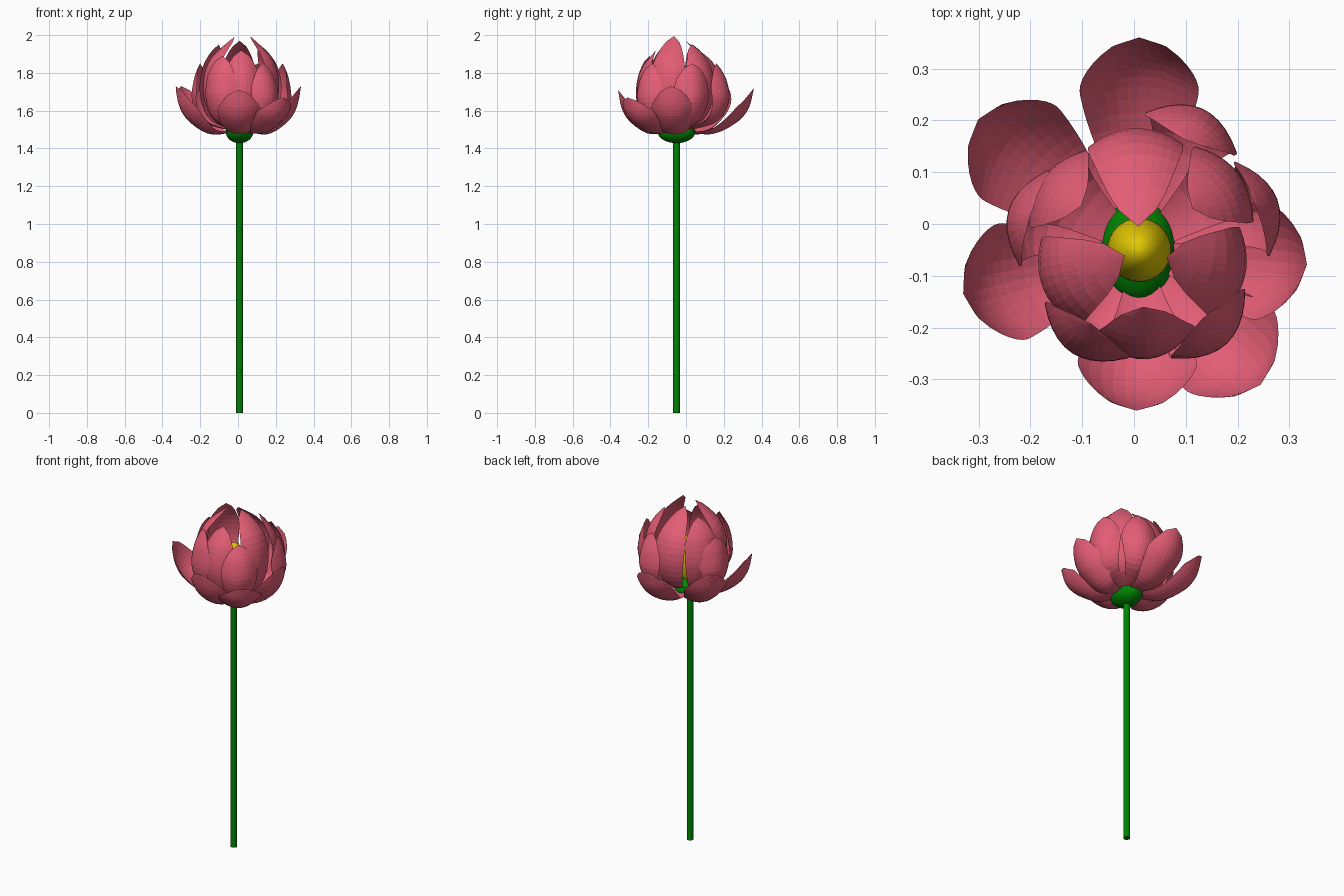
import bpy, bmesh, math
from mathutils import Vector

cube = bpy.data.objects.get("Cube")
if cube:
    bpy.data.objects.remove(cube, do_unlink=True)

CENTRE = Vector((0.01, -0.05, 0))
BASE_Z = 1.49


def material(name, rgb):
    mat = bpy.data.materials.new(name)
    mat.use_nodes = True
    mat.diffuse_color = (*rgb, 1)
    mat.node_tree.nodes["Principled BSDF"].inputs["Base Color"].default_value = (*rgb, 1)
    return mat


pink = material("petal pink", (0.77, 0.11, 0.18))
green = material("stem green", (0.0, 0.23, 0.001))
yellow = material("heart yellow", (0.75, 0.57, 0.001))


def spline(points, u):
    """Point on a smooth curve through the given 2D points."""
    last = len(points) - 1
    i = min(int(u * last), last - 1)
    t = u * last - i
    b, c = Vector(points[i]), Vector(points[i + 1])
    a = Vector(points[i - 1]) if i else 2 * b - c
    d = Vector(points[i + 2]) if i + 2 <= last else 2 * c - b
    return 0.5 * (2 * b + (c - a) * t + (2 * a - 5 * b + 4 * c - d) * t**2
                  + (3 * b - a - 3 * c + d) * t**3)


def petal_width(u, sharpness):
    """Narrow foot, broad upper half, rounded end with a small point."""
    grow = 0.2 + 0.8 * math.sin(math.pi / 2 * min(u / 0.62, 1))
    t = max(0, u - 0.62) / 0.38
    return grow * max(0, 1 - t * t) ** sharpness


def petal(name, angle, profile, half_width, cup, sharpness, rows=18, cols=10):
    a = math.radians(angle)
    out = Vector((math.cos(a), math.sin(a), 0))
    side = Vector((-out.y, out.x, 0))
    up = Vector((0, 0, 1))
    bm = bmesh.new()
    grid = []
    for i in range(rows + 1):
        u = i / rows
        p = spline(profile, u)
        step = (spline(profile, min(u + 0.01, 1)) - spline(profile, max(u - 0.01, 0))).normalized()
        inward = -step.y * out + step.x * up
        w = half_width * petal_width(u, sharpness)
        row = []
        for j in range(cols + 1):
            s = w * (2 * j / cols - 1)
            row.append(bm.verts.new(CENTRE + out * p.x + up * p.y + side * s + inward * cup * s * s))
        grid.append(row)
    for low, high in zip(grid, grid[1:]):
        for j in range(cols):
            bm.faces.new((low[j], low[j + 1], high[j + 1], high[j]))
    bmesh.ops.remove_doubles(bm, verts=bm.verts, dist=0.0001)
    mesh = bpy.data.meshes.new(name)
    bm.to_mesh(mesh)
    bm.free()
    mesh.materials.append(pink)
    bpy.context.collection.objects.link(bpy.data.objects.new(name, mesh))


def upright_profile(belly, tip, top):
    """Bulges out to the belly radius, then curls in to the tip radius."""
    h = top - BASE_Z
    return [(0.03, BASE_Z), (belly * 0.75, BASE_Z + 0.13 * h), (belly, BASE_Z + 0.43 * h),
            (belly * 0.8 + tip * 0.2, BASE_Z + 0.75 * h), (tip, top)]


def spreading_profile(reach, top):
    """Lies nearly flat, then sweeps up at the tip."""
    h = top - BASE_Z
    return [(0.03, BASE_Z), (reach * 0.46, BASE_Z - 0.06 * h), (reach * 0.77, BASE_Z + 0.2 * h),
            (reach * 0.93, BASE_Z + 0.53 * h), (reach, top)]


# Outer petals: angle, reach, tip height
outer = [(90, 0.41, 1.72), (141, 0.40, 1.73), (194, 0.35, 1.73),
         (269, 0.31, 1.71), (312, 0.35, 1.67), (355, 0.325, 1.73)]
for n, (angle, reach, top) in enumerate(outer, 1):
    petal(f"outer_petal_{n}", angle, spreading_profile(reach, top), 0.115, 4.5, 0.6)

# Middle petals: angle, belly radius, tip radius, tip height
middle = [(274, 0.21, 0.11, 1.92), (237, 0.235, 0.17, 1.89), (313, 0.245, 0.18, 1.85),
          (20, 0.28, 0.24, 1.85), (66, 0.295, 0.23, 1.85), (163, 0.26, 0.22, 1.85)]
for n, (angle, belly, tip, top) in enumerate(middle, 1):
    petal(f"middle_petal_{n}", angle, upright_profile(belly, tip, top), 0.097, 5.5, 0.65)

# Inner petals, closing over the heart
inner = [(92, 0.235, 0.045, 1.97), (38, 0.24, 0.13, 1.95), (345, 0.21, 0.055, 1.995),
         (202, 0.20, 0.03, 1.99), (143, 0.23, 0.14, 1.95)]
for n, (angle, belly, tip, top) in enumerate(inner, 1):
    petal(f"inner_petal_{n}", angle, upright_profile(belly, tip, top), 0.092, 4, 0.7)


def finish(name, mat):
    obj = bpy.context.object
    obj.name = name
    obj.data.materials.append(mat)
    bpy.ops.object.shade_smooth_by_angle()


# Stem
bpy.ops.mesh.primitive_cylinder_add(vertices=16, radius=0.018, depth=1.46,
                                    location=(0.008, -0.05, 0.73))
finish("stem", green)

# Flower base
bpy.ops.mesh.primitive_uv_sphere_add(segments=32, ring_count=16, radius=1,
                                     location=(0.008, -0.05, 1.488), scale=(0.073, 0.1, 0.06))
finish("flower_base", green)

# Yellow heart
bpy.ops.mesh.primitive_uv_sphere_add(segments=32, ring_count=16, radius=1,
                                     location=(0.01, -0.05, 1.64), scale=(0.062, 0.062, 0.14))
finish("flower_heart", yellow)
